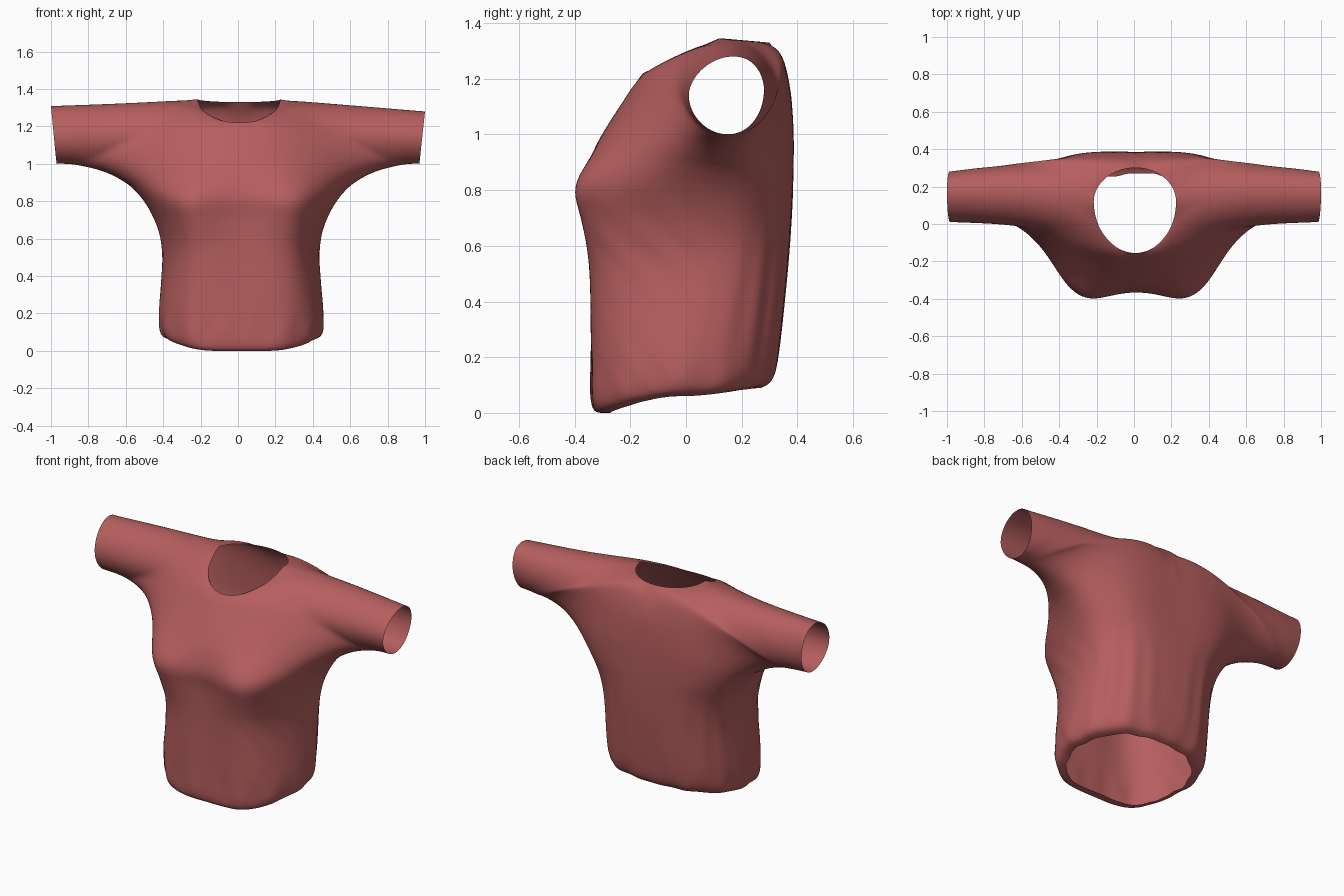
import bpy, bmesh, math

if "Cube" in bpy.data.objects:
    bpy.data.objects.remove(bpy.data.objects["Cube"])

# Half-loops swept from the hem, round the underarm, out to the cuff.
# inner x, inner z front, inner z back, outer x, outer z,
# y at: front inner, front mid, side, back mid, back inner, roundness
TORSO = [
    (0, .0, .09, .37, .06, -.27, -.24, -.02, .20, .27, 1),
    (0, .015, .12, .425, .085, -.335, -.285, -.01, .24, .31, 1),
    (0, .20, .22, .44, .20, -.34, -.29, .01, .27, .335, 1),
    (0, .50, .50, .42, .50, -.34, -.295, .08, .31, .365, 1),
    (0, .70, .70, .445, .66, -.35, -.325, .10, .33, .38, 1),
    (0, .83, .84, .515, .80, -.365, -.32, .12, .345, .385, 1),
    (0, .98, 1.02, .61, .90, -.315, -.22, .13, .35, .385, 1.15),
    (0, 1.12, 1.2, .70, .95, -.225, -.13, .14, .34, .375, 1.3),
]
SLEEVE = [
    (0, 1.22, 1.33, .78, .975, -.155, -.08, .145, .34, .30, 1.45),
    (.15, 1.26, 1.345, .85, .99, -.09, -.03, .145, .335, .23, 1.7),
    (.22, 1.345, 1.345, .88, .995, .12, -.02, .15, .33, .12, 2),
    (.50, 1.325, 1.325, .92, 1.0, .17, .0, .15, .31, .17, 2),
    (.75, 1.31, 1.31, .95, 1.0, .17, .005, .15, .30, .17, 2),
    (1.0, 1.295, 1.295, .97, 1.0, .17, .01, .15, .28, .17, 2),
]
ROWS = TORSO + SLEEVE
NECK, SHOULDER = len(TORSO), len(TORSO) + 2
STEPS, AROUND = 8, 72


def hermite(a, b, ta, tb, u):
    return ((2*u**3 - 3*u**2 + 1)*a + (u**3 - 2*u*u + u)*ta
            + (3*u*u - 2*u**3)*b + (u**3 - u*u)*tb)


def bump(x, c, w):
    return math.exp(-((x - c) / w)**2)


def row_at(v):
    """Smooth blend between neighbouring loops."""
    i = min(int(v), len(ROWS) - 2)
    a, b = ROWS[i], ROWS[i + 1]
    p = ROWS[i - 1] if i else a
    n = ROWS[min(i + 2, len(ROWS) - 1)]
    r = [hermite(a[k], b[k], (b[k] - p[k])/2, (n[k] - a[k])/2, v - i) for k in range(11)]
    if v <= NECK:
        r[0] = 0
    if NECK <= v <= SHOULDER:  # oval neckline
        a = math.pi/2 * (v - NECK) / 2
        r[0] = .22 * math.sin(a)
        r[1] = 1.345 - .125 * math.cos(a)
        r[2] = 1.345 - .015 * math.cos(a)
        r[5] = .12 - .275 * math.cos(a)
        r[9] = .12 + .18 * math.cos(a)
    elif v > SHOULDER:         # front and back join along the shoulder
        r[5] = r[9] = (r[5] + r[9]) / 2
        r[1] = r[2] = (r[1] + r[2]) / 2
    return r


def point(v, j, side):
    xi, zf, zb, xo, zo, yf, ym, ys, yn, yb, p = row_at(v)
    phi = math.pi * j / AROUND
    w = min(max((v - NECK + 1) / 3, 0), 1)
    t = math.sin(phi)**p if 0 < j < AROUND else 0
    tz = t**(2 - w + max(0, 2 - v))
    x = xi + (xo - xi)*t
    zi = zf if phi < math.pi/2 else zb
    z = zi + (zo - zi)*tz
    # depth spline around the loop
    ys_all = [ym + (yn - ym)*w, yf, ym, ys, yn, yb, yn + (ym - yn)*w]
    q = min(4*j // AROUND, 3)
    k = (1.1 + .47*(p - 1)) / 2
    a, b, c, d = ys_all[q:q + 4]
    y = hermite(b, c, (c - a)*k, (d - b)*k, 4*j/AROUND - q)
    # chest fullness, diagonal side drapes, soft back folds
    if phi < math.pi/2:
        y -= .025 * bump(x, .27, .13) * bump(z, .82, .13)
    low = bump(z, .38, .25) * min(1, x / .1)
    d = .014 * math.sin(22*(phi + 1.8*z) + 1.65) * bump(phi, 1.15, .4) * low
    d += .008 * math.sin(20*phi + 3*z + side) * bump(phi, 2.4, .5) * low
    d += .006 * math.sin(13*phi + side) * bump(z, .1, .08) * min(1, x / .1)
    m = math.hypot(x, y) or 1
    x, y = x + d*x/m, y + d*y/m
    z -= side * .015 * x * x * (z > 1.1) * min(1, (z - 1.1) / .2)
    offset = .02 * (1 - v / (len(ROWS) - 1))
    return [offset + side*x, y, max(z, 0)]


def relax(grid, first, rounds):
    """Even out the rows lengthwise, leaving seams and openings in place."""
    for _ in range(rounds):
        old = [[list(c) for c in row] for row in grid]
        for i in range(first, len(grid) - 1):
            for j in range(1, AROUND):
                grid[i][j] = [.5*o + .25*(a + b) for o, a, b in
                              zip(old[i][j], old[i - 1][j], old[i + 1][j])]


# Shirt: one open cloth surface with hem, neck and cuff openings
bm = bmesh.new()
count = (len(ROWS) - 1) * STEPS
for side in (1, -1):
    pts = [[point(i / STEPS, j, side) for j in range(AROUND + 1)]
           for i in range(count + 1)]
    relax(pts, 6*STEPS, 40)
    grid = [[bm.verts.new(c) for c in row] for row in pts]
    for i in range(count):
        for j in range(AROUND):
            f = [grid[i][j], grid[i][j + 1], grid[i + 1][j + 1], grid[i + 1][j]]
            bm.faces.new(f if side > 0 else f[::-1])
bmesh.ops.remove_doubles(bm, verts=bm.verts, dist=.0005)
inner = [v for v in bm.verts if not v.is_boundary]
for _ in range(6):
    bmesh.ops.smooth_vert(bm, verts=inner, factor=.5,
                          use_axis_x=True, use_axis_y=True, use_axis_z=True)
for f in bm.faces:
    f.smooth = True
mesh = bpy.data.meshes.new("shirt")
bm.to_mesh(mesh)
bm.free()
shirt = bpy.data.objects.new("shirt", mesh)
bpy.context.collection.objects.link(shirt)

cloth = bpy.data.materials.new("dusty red cloth")
cloth.diffuse_color = (.47, .113, .113, 1)
cloth.use_nodes = True
cloth.node_tree.nodes["Principled BSDF"].inputs["Base Color"].default_value = cloth.diffuse_color
mesh.materials.append(cloth)
